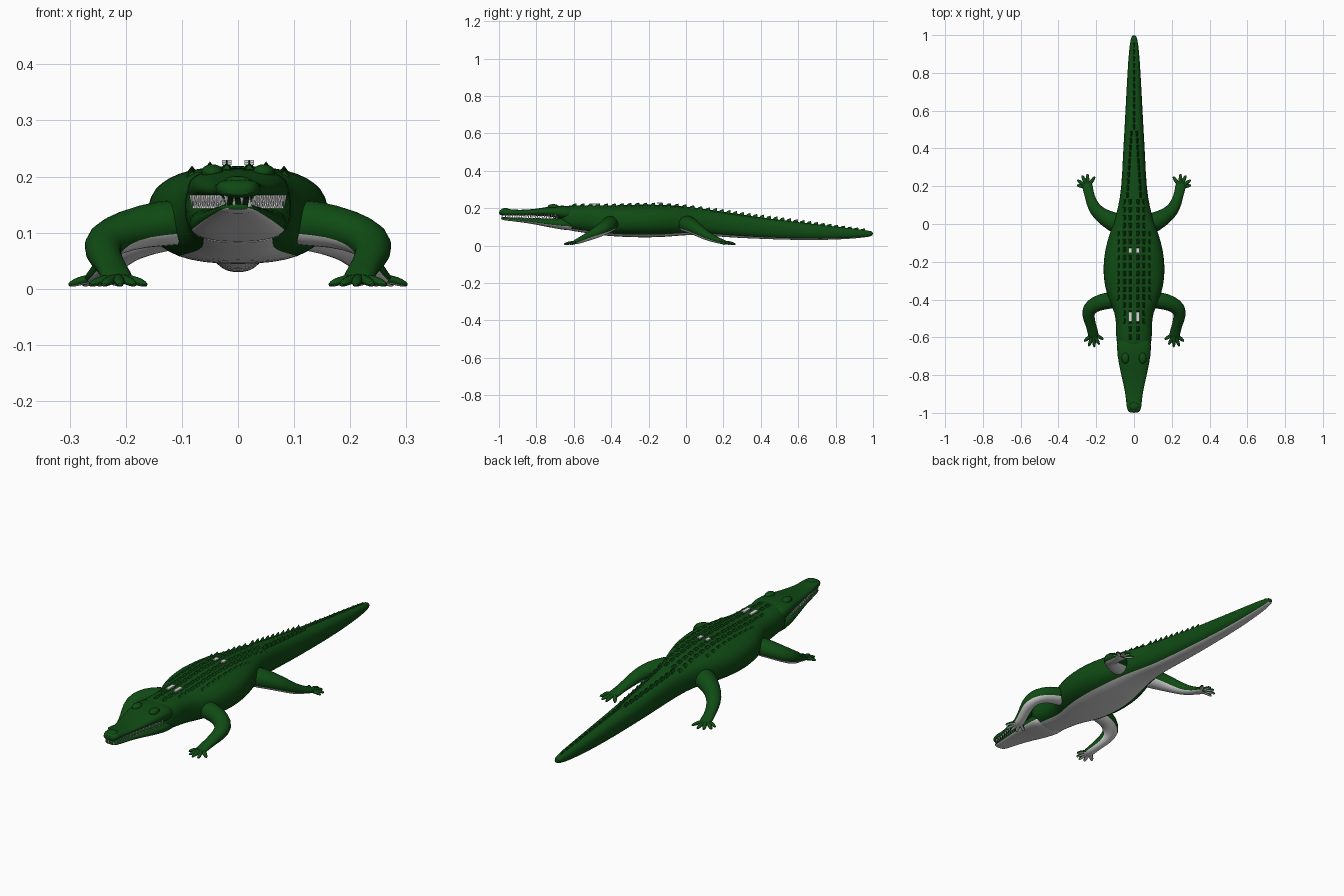
import bpy, bmesh, math
from mathutils import Vector

if "Cube" in bpy.data.objects:
    bpy.data.objects.remove(bpy.data.objects["Cube"])

def material(name, rgb):
    m = bpy.data.materials.new(name)
    m.diffuse_color = (*rgb, 1)
    m.use_nodes = True
    m.node_tree.nodes["Principled BSDF"].inputs["Base Color"].default_value = m.diffuse_color
    return m

GREEN = material("dark_green", (0.005, 0.07, 0.007))
WHITE = material("pale_white", (0.7, 0.7, 0.7))

def finish(name, bm, subsurf=0, angle=50):
    bmesh.ops.recalc_face_normals(bm, faces=bm.faces)
    me = bpy.data.meshes.new(name)
    bm.to_mesh(me)
    bm.free()
    me.materials.append(GREEN)
    me.materials.append(WHITE)
    ob = bpy.data.objects.new(name, me)
    bpy.context.collection.objects.link(ob)
    bpy.ops.object.select_all(action='DESELECT')
    ob.select_set(True)
    bpy.context.view_layer.objects.active = ob
    if subsurf:
        mod = ob.modifiers.new("smooth", 'SUBSURF')
        mod.levels = mod.render_levels = subsurf
    bpy.ops.object.shade_smooth_by_angle(angle=math.radians(angle))
    return ob

def loft(bm, pts, seg=12, n=2.0, pale=-2.0, direction=None):
    """Tube through (x, y, z, half width, half height); faces low on the ring become pale."""
    P = [Vector(p[:3]) for p in pts]
    rings = []
    for i, p in enumerate(pts):
        d = direction or (P[min(i + 1, len(P) - 1)] - P[max(i - 1, 0)]).normalized()
        side = d.cross(Vector((0, 0, 1))).normalized()
        up = side.cross(d)
        ring = []
        for k in range(seg):
            a = 2 * math.pi * k / seg
            c, s = math.cos(a), math.sin(a)
            ring.append(bm.verts.new(P[i]
                        + side * p[3] * math.copysign(abs(c) ** (2 / n), c)
                        + up * p[4] * math.copysign(abs(s) ** (2 / n), s)))
        rings.append(ring)
    for r0, r1 in zip(rings, rings[1:]):
        for k in range(seg):
            f = bm.faces.new((r0[k], r0[(k + 1) % seg], r1[(k + 1) % seg], r1[k]))
            f.material_index = int(math.sin(2 * math.pi * (k + .5) / seg) < pale)
    bm.faces.new(rings[0])
    bm.faces.new(rings[-1])

def spine(name, stations, n, pale):
    """Loft along y from (y, half width, top, bottom)."""
    bm = bmesh.new()
    loft(bm, [(0, y, (t + b) / 2, w, (t - b) / 2) for y, w, t, b in stations],
         20, n, pale, Vector((0, 1, 0)))
    return finish(name, bm, 1)

# Trunk and tail
BODY = [(-.67, .07, .2, .1), (-.64, .093, .215, .083), (-.58, .097, .217, .073),
        (-.5, .095, .216, .062), (-.44, .115, .216, .053), (-.38, .145, .216, .048),
        (-.28, .166, .22, .043), (-.18, .162, .22, .043), (-.1, .147, .218, .046),
        (0, .112, .21, .056), (.08, .085, .2, .056), (.2, .066, .182, .045),
        (.35, .06, .158, .037), (.5, .051, .138, .032), (.65, .043, .12, .028),
        (.8, .035, .102, .031), (.92, .027, .088, .039), (.98, .018, .08, .047),
        (1, .01, .074, .054)]
spine("body_and_tail", BODY, 2.5, -.75)

# Jaws
spine("upper_jaw", [(-1, .022, .187, .165), (-.985, .037, .196, .161), (-.95, .041, .197, .16),
                    (-.9, .045, .189, .16), (-.8, .068, .196, .16), (-.73, .083, .21, .157),
                    (-.66, .093, .216, .14), (-.58, .09, .21, .12)], 2.6, -2)
spine("lower_jaw", [(-.99, .02, .151, .142), (-.975, .034, .153, .134), (-.9, .042, .15, .128),
                    (-.8, .063, .147, .112), (-.72, .08, .145, .095), (-.65, .09, .15, .083),
                    (-.58, .085, .15, .078)], 2.5, -.3)

def jaw_width(y):
    return .034 + max(0, -.93 - y) * -.1 + max(0, y + .93) * .21

# Teeth: upper and lower rows, plus front teeth
bm = bmesh.new()
def tooth(x, y, z, down):
    bmesh.ops.create_cone(bm, cap_ends=True, segments=6, radius1=.0045, radius2=.0005, depth=.02)
    new = bm.verts[-12:]
    for v in new:
        v.co = Vector((x + v.co.x, y + v.co.y, z + (-v.co.z if down else v.co.z)))
for i in range(15):
    y = -.965 + i * .019
    for s in (-1, 1):
        bm.verts.ensure_lookup_table()
        tooth(s * jaw_width(y), y, .157, True)
        bm.verts.ensure_lookup_table()
        tooth(s * (jaw_width(y) - .005), y + .009, .153, False)
for i in range(4):
    bm.verts.ensure_lookup_table()
    tooth(-.021 + .014 * i, -.984, .156, i % 2 == 0)
for f in bm.faces:
    f.material_index = 1
finish("teeth", bm)

# Brow bumps over the eyes, and nostril mound
def bumps(name, spots, size):
    bm = bmesh.new()
    for x, y, z in spots:
        g = bmesh.ops.create_uvsphere(bm, u_segments=12, v_segments=8, radius=1)
        for v in g['verts']:
            v.co = Vector((x + v.co.x * size[0], y + v.co.y * size[1], z + v.co.z * size[2]))
    finish(name, bm)
bumps("eye_brows", [(-.046, -.71, .208), (.046, -.71, .208)], (.02, .03, .014))
bumps("nostril_mound", [(0, -.965, .19)], (.026, .022, .011))

def surface(x, y):
    """Height of the back at x, y."""
    for (y0, w0, t0, b0), (y1, w1, t1, b1) in zip(BODY, BODY[1:]):
        if y0 <= y <= y1:
            f = (y - y0) / (y1 - y0)
            w, t, b = w0 + f * (w1 - w0), t0 + f * (t1 - t0), b0 + f * (b1 - b0)
            h = (t - b) / 2
            return (t + b) / 2 + h * max(0, 1 - (abs(x) / w) ** 2.5) ** .4
    return 0

# Ridged scutes along back and tail
bm = bmesh.new()
def scute(x, y, w, l, h):
    z = surface(x, y)
    base = [bm.verts.new((x + a * w, y + b * l, z - .008))
            for a, b in ((-1, -1), (1, -1), (1, 1), (-1, 1))]
    ridge = [bm.verts.new((x, y - l * .2, z + h * .6)), bm.verts.new((x, y + l * .8, z + h))]
    a, b, c, d = base
    for f in ((a, b, ridge[0]), (b, c, ridge[1], ridge[0]), (c, d, ridge[1]),
              (d, a, ridge[0], ridge[1]), (d, c, b, a)):
        bm.faces.new(f)
for i in range(18):
    y = -.6 + i * .042
    for s in (-1, 1):
        scute(s * .02, y, .012, .017, .01)
        if i > 1:
            scute(s * .05, y, .012, .017, .009)
        if 4 < i < 14:
            scute(s * .082, y, .011, .015, .006)
for i in range(10):
    for s in (-1, 1):
        scute(s * (.034 - i * .0022), .15 + i * .036, .008, .018, .016)
for i in range(13):
    scute(0, .51 + i * .036, .007, .018, .015 - i * .0007)
finish("scutes", bm, angle=25)

# Pale patches on the back
bm = bmesh.new()
for y, l in ((-.14, .028), (-.49, .05)):
    for s in (-1, 1):
        g = bmesh.ops.create_cube(bm, size=1)
        for v in g['verts']:
            v.co = Vector((s * .02 + v.co.x * .017, y + v.co.y * l,
                           surface(.02, y) + .008 + v.co.z * .006))
for f in bm.faces:
    f.material_index = 1
finish("back_patches", bm)

# Legs with feet, mirrored left and right
def leg(name, path, palm, toes):
    for s, side in ((-1, "left"), (1, "right")):
        bm = bmesh.new()
        loft(bm, [(s * x, *r) for x, *r in path], 12, 2, -.55)
        for ang, length in toes:
            a = math.radians(ang)
            dx, dy = math.sin(a), math.cos(a)
            loft(bm, [(s * (palm[0] + dx * length * t), palm[1] + dy * length * t, z, r, r * .8)
                      for t, z, r in ((0, .02, .012), (.5, .016, .011), (.8, .011, .01),
                                      (1, .006, .004))], 8, 2, -.6)
        finish(f"{name}_{side}", bm, 1)

leg("front_leg", [(.08, -.4, .12, .045, .045), (.14, -.405, .117, .046, .042),
                  (.2, -.42, .105, .044, .038), (.24, -.45, .085, .042, .036),
                  (.243, -.49, .065, .034, .03), (.228, -.535, .043, .027, .022),
                  (.217, -.575, .024, .03, .016), (.212, -.605, .015, .028, .012)],
    (.215, -.58), ((240, .062), (208, .068), (184, .074), (160, .074), (130, .066)))
leg("hind_leg", [(.06, -.01, .12, .055, .05), (.11, .01, .115, .055, .046),
                 (.165, .04, .098, .043, .04), (.205, .075, .075, .036, .032),
                 (.225, .115, .05, .03, .025), (.238, .16, .032, .026, .018),
                 (.246, .195, .02, .03, .014), (.249, .22, .014, .027, .011)],
    (.246, .195), ((-35, .07), (0, .072), (25, .07), (55, .068), (80, .058)))
